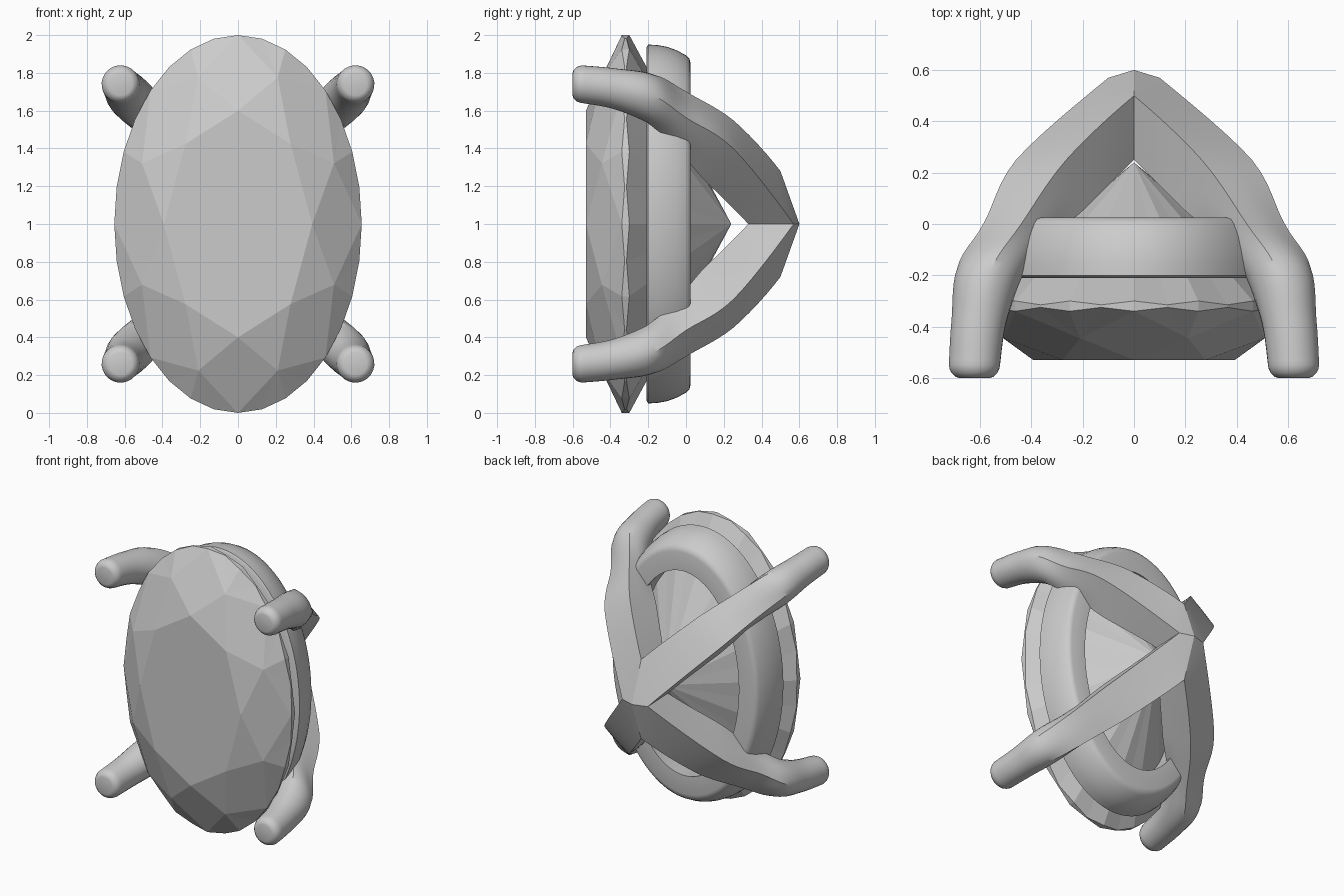
import bpy, bmesh, math
from mathutils import Vector

if "Cube" in bpy.data.objects:
    bpy.data.objects.remove(bpy.data.objects["Cube"])

CENTRE_Z = 1.0


def make_object(name, bm, smooth=None):
    bmesh.ops.recalc_face_normals(bm, faces=bm.faces)
    me = bpy.data.meshes.new(name)
    bm.to_mesh(me)
    bm.free()
    ob = bpy.data.objects.new(name, me)
    ob.location.z = CENTRE_Z
    bpy.context.collection.objects.link(ob)
    if smooth:
        bpy.ops.object.select_all(action='DESELECT')
        bpy.context.view_layer.objects.active = ob
        ob.select_set(True)
        bpy.ops.object.shade_smooth_by_angle(angle=math.radians(smooth))
    return ob


def bridge(bm, a, b):
    n = len(a)
    for i in range(n):
        bm.faces.new((a[i], a[(i + 1) % n], b[(i + 1) % n], b[i]))


# Oval brilliant gem: table, star facets, kites, girdle and pavilion
def gem():
    bm = bmesh.new()

    def v(r, deg, y):
        a = math.radians(deg)
        return bm.verts.new((0.655 * r * math.cos(a), y, r * math.sin(a)))

    table = [v(0.6, 45 * i, -0.53) for i in range(8)]
    star = [v(0.84, 45 * i + 22.5, -0.445) for i in range(8)]
    upper = [v(1, 11.25 * i, -0.325 if i % 2 else -0.34) for i in range(32)]
    lower = [v(1, 11.25 * i, -0.315 if i % 2 else -0.30) for i in range(32)]
    culet = bm.verts.new((0, 0.24, 0))
    bm.faces.new(table)
    for i in range(8):
        j = (i + 1) % 8
        bm.faces.new((table[i], table[j], star[i]))
        bm.faces.new((table[i], star[i], upper[4 * i], star[i - 1]))
        for k in range(4):
            bm.faces.new((star[i], upper[4 * i + k], upper[(4 * i + k + 1) % 32]))
    bridge(bm, upper, lower)
    for i in range(32):
        bm.faces.new((lower[i], lower[(i + 1) % 32], culet))
    make_object("gem", bm)


# Oval gallery ring behind the girdle: (x radius, z radius, y) profile
def gallery_ring():
    prof = [(0.44, 0.74, -0.21), (0.605, 0.935, -0.21), (0.62, 0.95, -0.20),
            (0.617, 0.947, -0.15), (0.608, 0.938, -0.10), (0.594, 0.92, -0.05),
            (0.573, 0.893, 0.0), (0.56, 0.875, 0.018), (0.54, 0.85, 0.025),
            (0.43, 0.72, 0.025)]
    bm = bmesh.new()
    n = 96
    loops = [[bm.verts.new((a * math.cos(2 * math.pi * i / n), y,
                            b * math.sin(2 * math.pi * i / n))) for i in range(n)]
             for a, b, y in prof]
    for k in range(len(loops)):
        bridge(bm, loops[k - 1], loops[k])
    make_object("gallery_ring", bm, 35)


# Four claws: one lofted from round tip to square root, clipped and mirrored
def claws():
    d, n = Vector((0.64, 0, 0.77)), Vector((-0.77, 0, 0.64))

    def square(x, y, z, tilt=0.0, r=0.1):
        c = Vector((x, y, z))
        t = Vector((0, tilt, 0))
        return [c + r * d + r * n + t, c + r * d - r * n + t,
                c - r * d - r * n - t, c - r * d + r * n - t]

    # corners: outer upper, outer lower, inner lower, inner upper
    stations = [
        (square(0.622, -0.55, 0.74), 0.0),
        (square(0.605, -0.38, 0.717, 0.015, 0.106), 0.0),
        (square(0.563, -0.19, 0.665, 0.03, 0.12), 0.1),
        ([(0.44, 0.0, 0.714), (0.6, 0.0, 0.565), (0.47, -0.07, 0.41), (0.32, -0.07, 0.57)], 0.75),
        ([(0.264, 0.25, 0.55), (0.46, 0.25, 0.40), (0.325, 0.08, 0.25), (0.19, 0.06, 0.447)], 1.0),
        ([(0.0, 0.5, 0.28), (0.1, 0.57, 0.0), (0.09, 0.33, 0.0), (0.0, 0.25, 0.24)], 1.0),
        ([(-0.26, 0.69, -0.03), (-0.16, 0.76, -0.31), (-0.17, 0.59, -0.31), (-0.26, 0.51, -0.07)], 1.0),
    ]
    stations = [([Vector(p) for p in c], k) for c, k in stations]

    def spline(p0, p1, p2, p3, t):
        return 0.5 * (2 * p1 + (p2 - p0) * t + (2 * p0 - 5 * p1 + 4 * p2 - p3) * t * t
                      + (3 * p1 - p0 - 3 * p2 + p3) * t ** 3)

    bm = bmesh.new()

    def section(corners, k, scale=1.0):
        ring = []
        for i in range(24):
            a = 2 * math.pi * i / 24
            u, w = math.cos(a), math.sin(a)
            m = (1 - k) + k / max(abs(u), abs(w))
            u, w = u * m * scale, w * m * scale
            o = corners[0].lerp(corners[1], (1 - w) / 2)
            q = corners[3].lerp(corners[2], (1 - w) / 2)
            ring.append(bm.verts.new(q.lerp(o, (1 + u) / 2)))
        return ring

    loops = []
    for y, s in ((-0.6, 0.6), (-0.595, 0.75), (-0.58, 0.9), (-0.565, 0.97)):
        loops.append(section(square(0.622, y, 0.74), 0.0, s))
    bm.faces.new(loops[0])
    last = len(stations) - 1
    for s in range(last):
        idx = [max(s - 1, 0), s, s + 1, min(s + 2, last)]
        steps = 1 if s == last - 1 else 6
        for j in range(steps):
            t = j / steps
            corners = [spline(*[stations[q][0][c] for q in idx], t) for c in range(4)]
            loops.append(section(corners, stations[s][1] * (1 - t) + stations[s + 1][1] * t))
    loops.append(section(*stations[last]))
    for a, b in zip(loops, loops[1:]):
        bridge(bm, a, b)
    bm.faces.new(loops[-1])
    bmesh.ops.recalc_face_normals(bm, faces=bm.faces)
    for no in ((1, 0, 0), (0, 0, 1)):
        bmesh.ops.bisect_plane(bm, geom=bm.verts[:] + bm.edges[:] + bm.faces[:], dist=1e-5,
                               plane_co=(0, 0, 0), plane_no=no, clear_inner=True)
    # mirror across both planes and weld the seams
    for axis in (0, 2):
        copy = bmesh.ops.duplicate(bm, geom=bm.verts[:] + bm.edges[:] + bm.faces[:])["geom"]
        for e in copy:
            if isinstance(e, bmesh.types.BMVert):
                e.co[axis] *= -1
        bmesh.ops.remove_doubles(bm, verts=bm.verts[:], dist=0.0005)
    make_object("claws", bm, 28)


gem()
gallery_ring()
claws()
